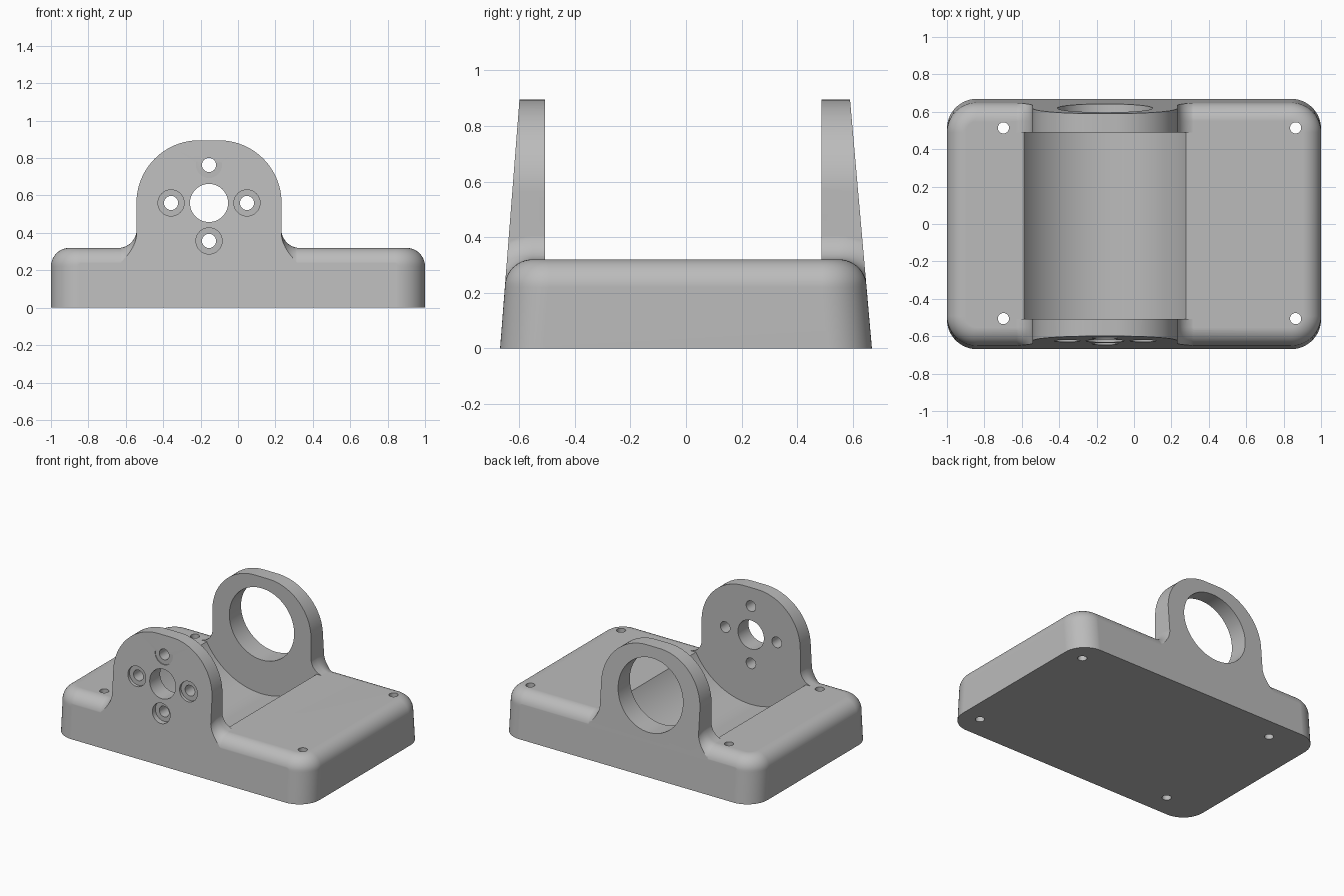
import bpy
import bmesh
from math import sin, cos, pi, radians

if "Cube" in bpy.data.objects:
    bpy.data.objects.remove(bpy.data.objects["Cube"])

AXIS_X, AXIS_Z = -0.155, 0.56            # shared axis of the bores and trough
HALF, TOP = 0.388, 0.895                 # upright half width and height
BASE_TOP, EDGE, CORNER = 0.32, 0.10, 0.16
DRAFT = {-1: 0.078, 1: 0.088}            # slope of the front and back walls
INNER = {-1: -0.508, 1: 0.488}           # inner faces of the uprights


def wall(side, z):
    return 0.669 - DRAFT[side] * z


def arc(cx, cy, r, a0, a1, n):
    return [(cx + r * cos(radians(a0 + (a1 - a0) * i / n)),
             cy + r * sin(radians(a0 + (a1 - a0) * i / n))) for i in range(n + 1)]


def loft(name, rings):
    """Skin a list of equal rings and cap both ends."""
    bm = bmesh.new()
    rows = [[bm.verts.new(p) for p in ring] for ring in rings]
    for a, b in zip(rows, rows[1:]):
        for i in range(len(a)):
            j = (i + 1) % len(a)
            bm.faces.new((a[i], a[j], b[j], b[i]))
    bm.faces.new(rows[0])
    bm.faces.new(rows[-1])
    bmesh.ops.recalc_face_normals(bm, faces=bm.faces)
    mesh = bpy.data.meshes.new(name)
    bm.to_mesh(mesh)
    bm.free()
    obj = bpy.data.objects.new(name, mesh)
    bpy.context.collection.objects.link(obj)
    return obj


def along_y(name, profile, y0, y1):
    return loft(name, [[(x, y, z) for x, z in profile] for y in (y0, y1)])


def rod_y(name, x, z, r, y0, y1, n=48):
    return along_y(name, arc(x, z, r, 0, 360, n)[:-1], y0, y1)


def combine(target, tool, operation):
    mod = target.modifiers.new(tool.name, "BOOLEAN")
    mod.operation, mod.solver, mod.object = operation, "EXACT", tool
    bpy.context.view_layer.objects.active = target
    bpy.ops.object.modifier_apply(modifier=mod.name)
    bpy.data.objects.remove(tool)


# Base: drafted block with rounded corners and a rolled top edge
def base_ring(z, inset, wall_z):
    ring = []
    for sx, sy, start in ((1, 1, 0), (-1, 1, 90), (-1, -1, 180), (1, -1, 270)):
        cy = sy * (wall(sy, wall_z) + 0.0004 - CORNER)
        ring += [(x, y, z) for x, y in
                 arc(sx * (1 - CORNER), cy, CORNER - inset, start, start + 90, 12)]
    return ring


shoulder = BASE_TOP - EDGE
rings = [base_ring(0, 0, 0)]
for i in range(13):
    a = pi / 2 * i / 12
    rings.append(base_ring(shoulder + EDGE * sin(a), EDGE * (1 - cos(a)), shoulder))
body = loft("bearing_block", rings)

# Uprights with arched tops
arch_r = TOP - AXIS_Z
flat = HALF - arch_r
arch = (arc(AXIS_X + flat, AXIS_Z, arch_r, 0, 90, 24)
        + arc(AXIS_X - flat, AXIS_Z, arch_r, 90, 180, 24)
        + [(AXIS_X - HALF, 0.1), (AXIS_X + HALF, 0.1)])
for side in (-1, 1):
    combine(body, along_y("upright", arch, INNER[side], side * 0.8), "UNION")

# Fillets where the uprights meet the base, following the rolled edge
section = ([(-0.05, -0.05), (-0.05, EDGE)]
           + arc(EDGE - 0.001, EDGE - 0.001, EDGE, 180, 270, 12)
           + [(EDGE - 0.001, -0.05)])
for side in (-1, 1):
    centre = wall(side, shoulder) - EDGE
    stations = [(abs(INNER[side]), 90)] + [(centre, 90 - 8 * i) for i in range(13)]
    for sx in (-1, 1):
        rings = []
        for c, angle in stations:
            ny, nz = cos(radians(angle)), sin(radians(angle))
            rings.append([(AXIS_X + sx * (HALF + s),
                           side * (c + (EDGE + n) * ny),
                           shoulder + (EDGE + n) * nz) for s, n in section])
        combine(body, loft("fillet", rings), "UNION")

# Trim the front and back to one drafted plane each
slab = [[(sx * 1.5, sy * wall(sy, z), z)
         for sx, sy in ((-1, -1), (1, -1), (1, 1), (-1, 1))] for z in (-0.1, 1.2)]
combine(body, loft("draft_slab", slab), "INTERSECT")

# Trough and the two main bores
combine(body, rod_y("trough", AXIS_X, AXIS_Z, 0.495, INNER[-1], INNER[1], 128), "DIFFERENCE")
combine(body, rod_y("front_bore", AXIS_X, AXIS_Z, 0.102, -0.8, -0.4), "DIFFERENCE")
combine(body, rod_y("back_bore", AXIS_X, AXIS_Z, 0.255, 0.4, 0.8, 80), "DIFFERENCE")

# Counterbored bolt holes around the front bore
for dx, dz in ((1, 0), (-1, 0), (0, 1), (0, -1)):
    x, z = AXIS_X + 0.203 * dx, AXIS_Z + 0.203 * dz
    combine(body, rod_y("bolt_hole", x, z, 0.038, -0.8, -0.4, 32), "DIFFERENCE")
    combine(body, rod_y("counterbore", x, z, 0.07, -0.8, -0.608, 40), "DIFFERENCE")

# Mounting holes down through the base
for x in (-0.698, 0.864):
    for y in (-0.506, 0.514):
        circle = arc(x, y, 0.03, 0, 360, 32)[:-1]
        hole = loft("mount_hole", [[(px, py, z) for px, py in circle] for z in (-0.1, 0.5)])
        combine(body, hole, "DIFFERENCE")

# Finish: one grey, smooth curves with crisp edges
grey = bpy.data.materials.new("plain_grey")
grey.use_nodes = True
colour = (0.5, 0.5, 0.5, 1)
grey.diffuse_color = colour
grey.node_tree.nodes["Principled BSDF"].inputs["Base Color"].default_value = colour
body.data.materials.clear()
body.data.materials.append(grey)
for poly in body.data.polygons:
    poly.material_index = 0

bpy.ops.object.select_all(action="DESELECT")
body.select_set(True)
bpy.context.view_layer.objects.active = body
bpy.ops.object.shade_smooth_by_angle(angle=radians(30))
weighted = body.modifiers.new("weighted_normals", "WEIGHTED_NORMAL")
weighted.keep_sharp = True
